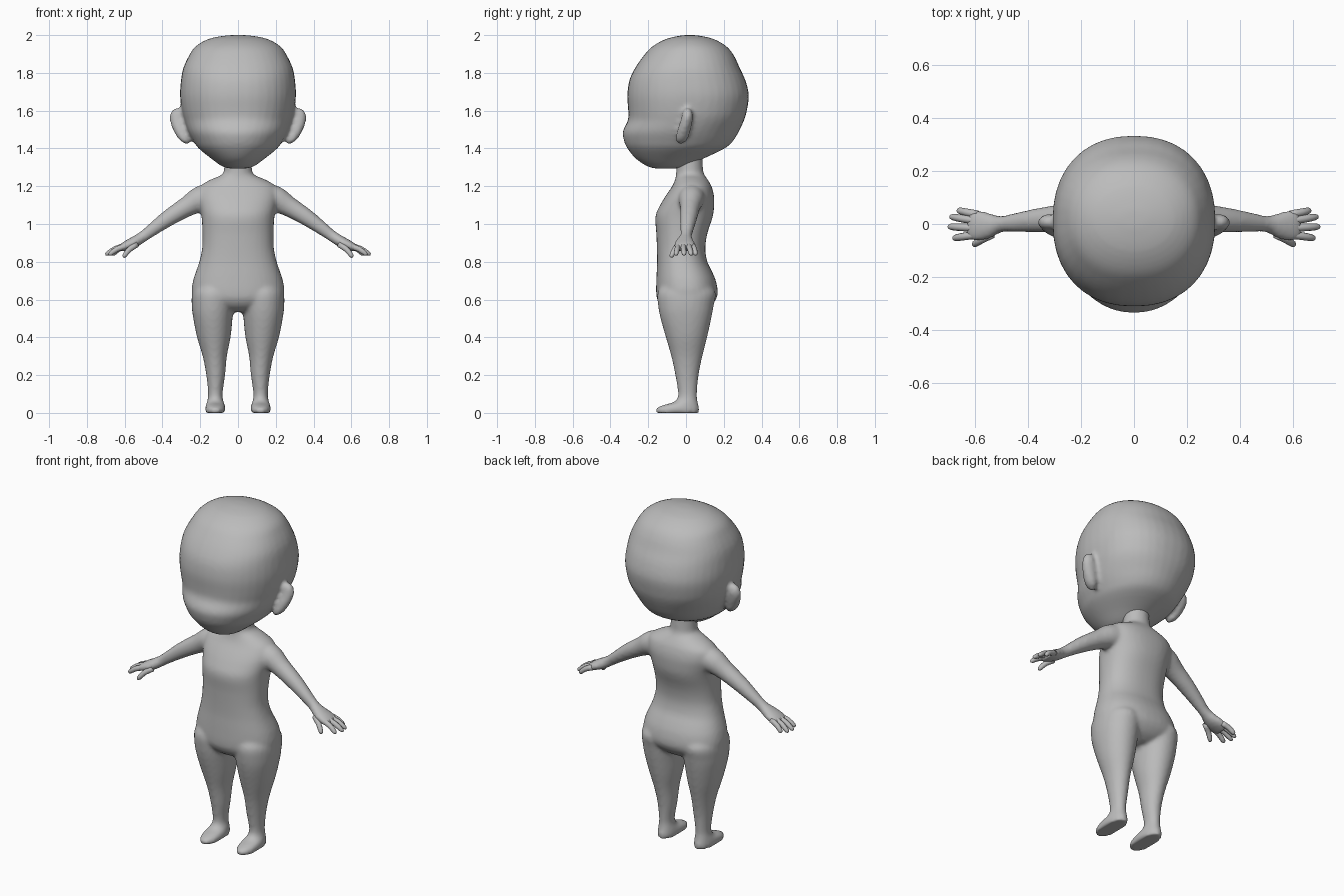
import bpy, bmesh, math
from mathutils import Vector

skin = bpy.data.materials.new("plain_grey")
skin.diffuse_color = (0.5, 0.5, 0.5, 1)


def smooth_rows(rows, steps=3):
    """Catmull-Rom interpolation of rows of numbers."""
    out = []
    for i in range(len(rows) - 1):
        a, b, c, d = (rows[max(0, min(len(rows) - 1, i + k))] for k in (-1, 0, 1, 2))
        for s in range(steps):
            t = s / steps
            out.append([0.5 * (2 * q + (r - p) * t + (2 * p - 5 * q + 4 * r - e) * t * t
                               + (3 * q - p - 3 * r + e) * t ** 3)
                        for p, q, r, e in zip(a, b, c, d)])
    return out + [list(rows[-1])]


def skin_rings(bm, rings):
    """Bridge rings of points into a closed tube."""
    loops = [[bm.verts.new(p) for p in r] for r in rings]
    n = len(loops[0])
    faces = [bm.faces.new((a[i], a[(i + 1) % n], b[(i + 1) % n], b[i]))
             for a, b in zip(loops, loops[1:]) for i in range(n)]
    faces += [bm.faces.new(loops[0]), bm.faces.new(loops[-1])]
    bmesh.ops.recalc_face_normals(bm, faces=faces)


def oval(n, power):
    for i in range(n):
        a = 2 * math.pi * i / n
        c, s = math.cos(a), math.sin(a)
        yield (math.copysign(abs(c) ** (2 / power), c), math.copysign(abs(s) ** (2 / power), s))


def stack(bm, rows, n=32, side=1):
    """Level rings: z, centre x, half width, front y, back y, squareness."""
    skin_rings(bm, [[(side * (cx + hx * c), (y0 + y1) / 2 + (y1 - y0) / 2 * s, z)
                     for c, s in oval(n, p)]
                    for z, cx, hx, y0, y1, p in smooth_rows(rows)])


def limb(bm, rows, n=16, side=1, steps=3):
    """Rings along a path: x, y, z, half width along y, half thickness."""
    rows = smooth_rows(rows, steps)
    pts = [Vector(r[:3]) for r in rows]
    rings = []
    for i, r in enumerate(rows):
        t = (pts[min(i + 1, len(pts) - 1)] - pts[max(i - 1, 0)]).normalized()
        v = t.cross(Vector((0, 1, 0))).normalized()
        u = v.cross(t)
        ring = [pts[i] + u * r[3] * c + v * r[4] * s for c, s in oval(n, 2)]
        rings.append([(side * p.x, p.y, p.z) for p in ring])
    skin_rings(bm, rings)


def finish(bm, name, voxel=0, passes=0):
    me = bpy.data.meshes.new(name)
    bm.to_mesh(me)
    bm.free()
    me.materials.append(skin)
    me.shade_smooth()
    ob = bpy.data.objects.new(name, me)
    bpy.context.collection.objects.link(ob)
    if voxel:
        m = ob.modifiers.new("fuse", 'REMESH')
        m.mode, m.voxel_size, m.use_smooth_shade = 'VOXEL', voxel, True
        m = ob.modifiers.new("soften", 'SMOOTH')
        m.factor, m.iterations = 0.5, passes


# Head with ears
bm = bmesh.new()
stack(bm, [
    (1.293, 0, .03, -.15, -.06, 2), (1.303, 0, .08, -.20, -.0, 2),
    (1.345, 0, .14, -.265, .09, 2), (1.40, 0, .208, -.31, .205, 2.1),
    (1.44, 0, .237, -.328, .25, 2.1), (1.49, 0, .265, -.335, .28, 2.1),
    (1.55, 0, .285, -.307, .308, 2.2), (1.60, 0, .297, -.306, .322, 2.25),
    (1.68, 0, .307, -.311, .333, 2.25), (1.76, 0, .302, -.30, .315, 2.25),
    (1.825, 0, .29, -.27, .285, 2.25), (1.89, 0, .26, -.225, .255, 2.2),
    (1.94, 0, .225, -.178, .215, 2.1), (1.98, 0, .155, -.105, .145, 2),
    (1.997, 0, .07, -.03, .07, 2), (2.0, 0, .02, .0, .04, 2)], 40)
for side in (-1, 1):
    stack(bm, [
        (1.425, .27, .012, -.045, -.015, 2), (1.45, .285, .03, -.055, .01, 2),
        (1.50, .303, .042, -.045, .025, 2), (1.55, .318, .044, -.028, .036, 2),
        (1.585, .323, .036, -.02, .036, 2), (1.605, .32, .025, -.012, .028, 2),
        (1.613, .317, .01, .0, .02, 2)], 16, side)
finish(bm, "head", 0.012, 4)

# Torso, neck, legs and arms fused into one skin
bm = bmesh.new()
stack(bm, [
    (.535, 0, .10, -.08, .08, 2), (.56, 0, .17, -.125, .125, 2.2),
    (.60, 0, .232, -.152, .158, 2.3), (.64, 0, .246, -.158, .168, 2.3),
    (.70, 0, .238, -.157, .158, 2.3), (.75, 0, .222, -.155, .137, 2.3),
    (.80, 0, .205, -.153, .113, 2.3), (.87, 0, .19, -.154, .102, 2.3),
    (.95, 0, .188, -.157, .113, 2.3), (1.04, 0, .193, -.162, .142, 2.3),
    (1.10, 0, .205, -.137, .149, 2.3), (1.15, 0, .212, -.107, .148, 2.3),
    (1.20, 0, .20, -.073, .135, 2.2), (1.235, 0, .145, -.058, .115, 2),
    (1.26, 0, .087, -.053, .098, 2), (1.29, 0, .074, -.052, .09, 2),
    (1.40, 0, .07, -.05, .085, 2)], 40)
for side in (-1, 1):
    # Leg and foot
    stack(bm, [
        (0, .12, .053, -.16, .068, 2.2), (.022, .12, .054, -.16, .07, 2.2),
        (.04, .12, .051, -.125, .067, 2.1), (.06, .12, .044, -.06, .062, 2),
        (.10, .12, .038, -.042, .058, 2), (.20, .118, .05, -.057, .067, 2),
        (.30, .123, .064, -.078, .087, 2), (.40, .128, .089, -.107, .112, 2),
        (.50, .133, .104, -.135, .134, 2.1), (.57, .133, .112, -.148, .147, 2.1),
        (.64, .13, .112, -.15, .157, 2.1), (.70, .12, .09, -.11, .11, 2)], 28, side)
    # Arm and palm
    limb(bm, [
        (.10, .03, 1.15, .07, .06), (.19, .028, 1.135, .07, .07),
        (.27, .022, 1.092, .054, .054), (.36, .014, 1.037, .046, .045),
        (.44, .006, .98, .037, .036), (.50, .0, .935, .031, .03),
        (.55, -.006, .904, .05, .03), (.595, -.006, .884, .06, .025),
        (.625, -.004, .87, .056, .018)], 20, side)
finish(bm, "body", 0.011, 5)

# Fingers and thumbs: root, tip
for name, side in (("left", 1), ("right", -1)):
    bm = bmesh.new()
    for (x, y, z), (tx, ty, tz) in (
            ((.59, .036, .884), (.667, .052, .838)), ((.59, .012, .888), (.695, .028, .838)),
            ((.59, -.015, .888), (.702, -.010, .838)), ((.59, -.04, .884), (.684, -.054, .838)),
            ((.535, -.04, .892), (.608, -.08, .826))):
        a, b = Vector((x, y, z)), Vector((tx, ty, tz))
        mid = a.lerp(b, .5) + Vector((.004, 0, .006))
        limb(bm, [(*a, .015, .016), (*mid, .0145, .015), (*a.lerp(b, .9), .012, .012),
                  (*b, .004, .004)], 10, side, 2)
    finish(bm, name + "_fingers")
